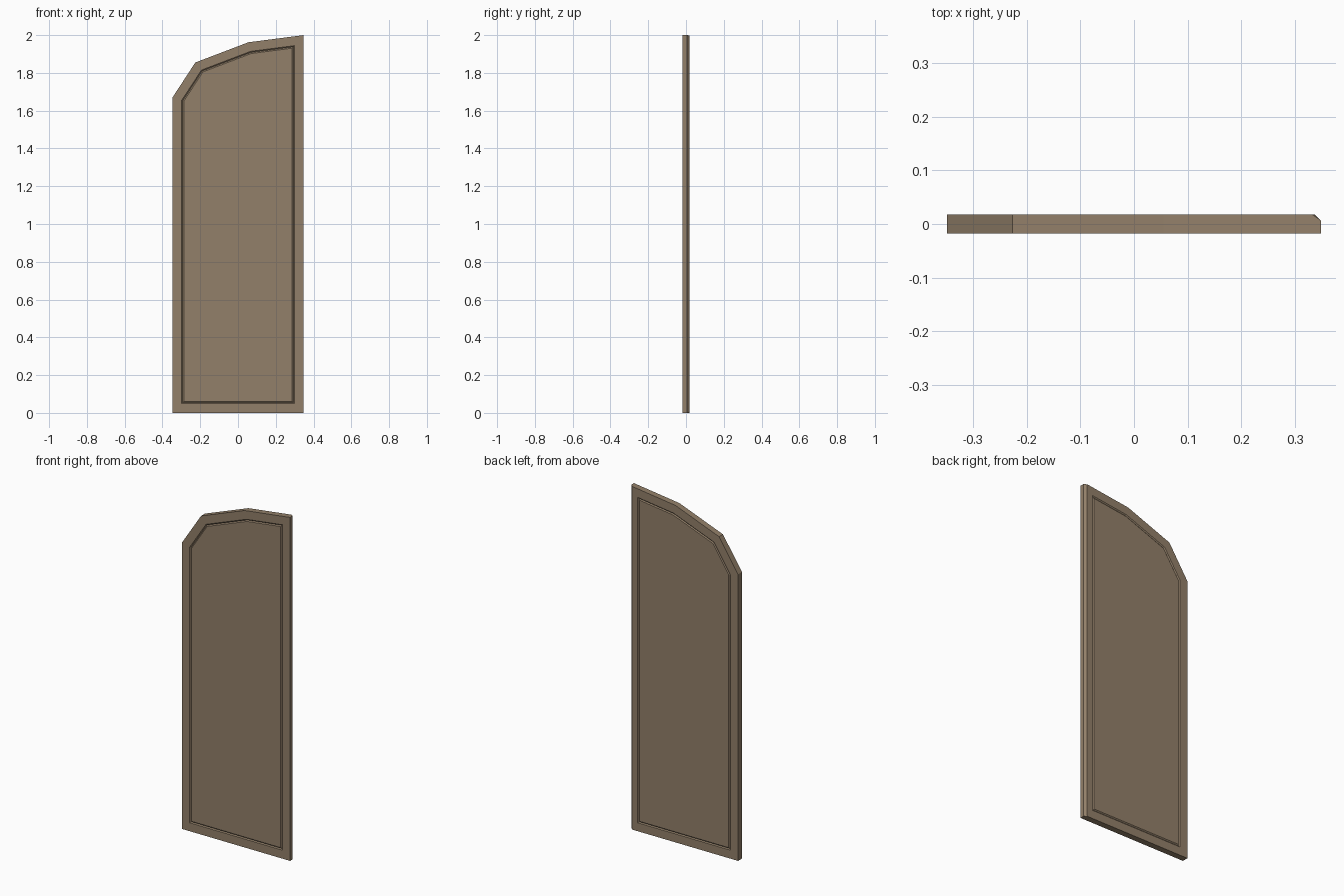
import bpy
import bmesh

if "Cube" in bpy.data.objects:
    bpy.data.objects.remove(bpy.data.objects["Cube"])

HALF_W, HALF_T = 0.348, 0.018

# door leaf outline in the x-z plane, arched towards the left
outline = [(-HALF_W, 0), (HALF_W, 0), (HALF_W, 2.0),
           (0.055, 1.962), (-0.226, 1.855), (-HALF_W, 1.668)]

bm = bmesh.new()
front = bm.faces.new([bm.verts.new((x, -HALF_T, z)) for x, z in outline])
ext = bmesh.ops.extrude_face_region(bm, geom=[front], use_keep_orig=True)
moved = [g for g in ext["geom"] if isinstance(g, bmesh.types.BMVert)]
bmesh.ops.translate(bm, verts=moved, vec=(0, 2 * HALF_T, 0))
bmesh.ops.recalc_face_normals(bm, faces=bm.faces[:])

# border frame and narrow V groove around the panel, on both sides
for face in [f for f in bm.faces if abs(f.normal.y) > 0.9]:
    for width, depth in ((0.049, 0), (0.006, -0.005), (0.006, 0.005)):
        bmesh.ops.inset_region(bm, faces=[face], thickness=width, depth=depth,
                               use_even_offset=True, use_boundary=True)

# chamfer on the back of the meeting edge
edge = [e for e in bm.edges
        if all(v.co.x > HALF_W - 0.001 and v.co.y > HALF_T - 0.001 for v in e.verts)]
bmesh.ops.bevel(bm, geom=edge, offset=0.0115, offset_type='OFFSET',
                segments=1, affect='EDGES')

mesh = bpy.data.meshes.new("door_leaf")
bm.to_mesh(mesh)
bm.free()

wood = bpy.data.materials.new("brown_wood")
wood.diffuse_color = (0.29, 0.215, 0.142, 1)
wood.use_nodes = True
wood.node_tree.nodes["Principled BSDF"].inputs["Base Color"].default_value = wood.diffuse_color
mesh.materials.append(wood)
door = bpy.data.objects.new("door_leaf", mesh)
bpy.context.collection.objects.link(door)
